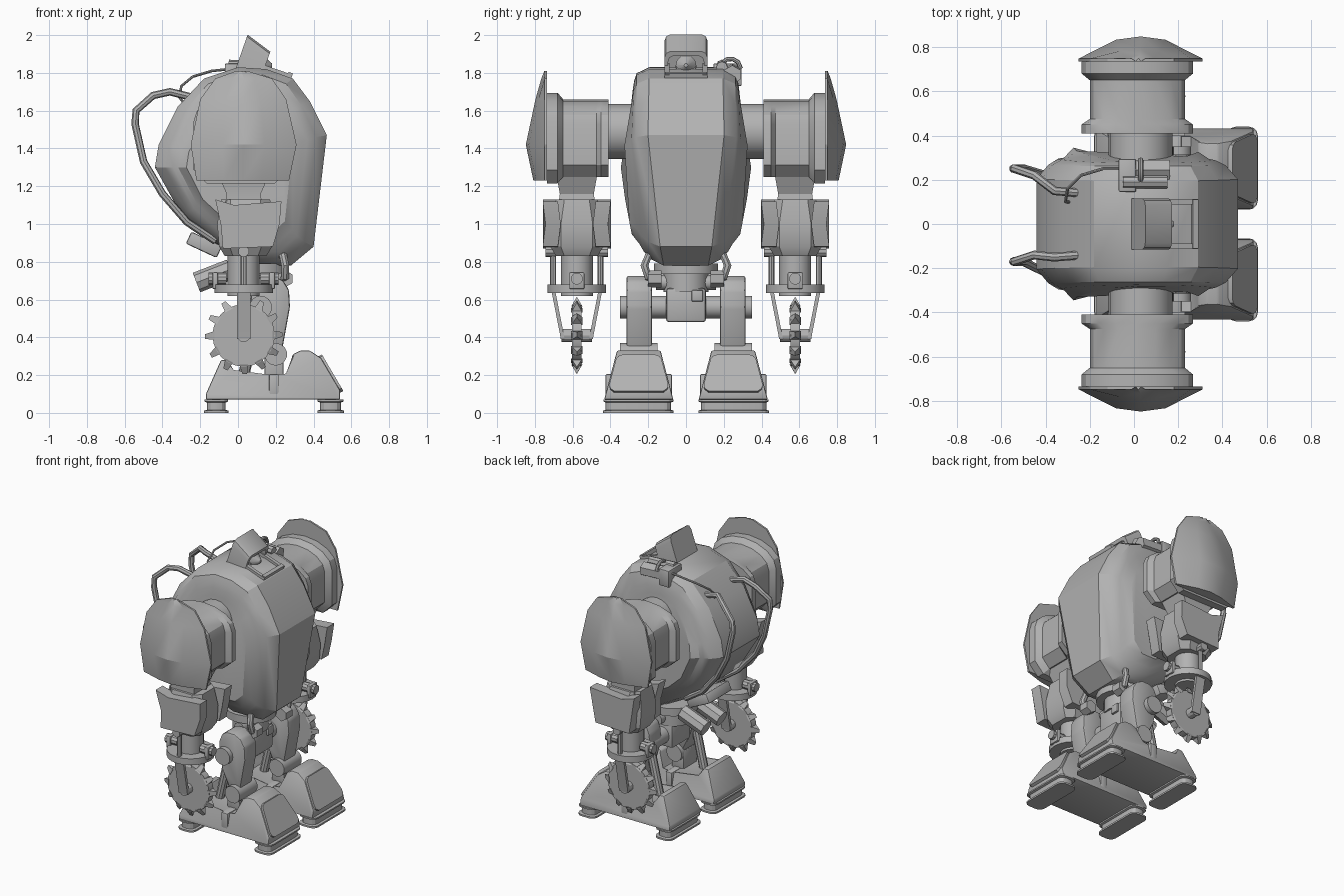
import bpy, bmesh
from math import sin, cos, pi, radians
from mathutils import Vector, Matrix

cube = bpy.data.objects.get("Cube")
if cube:
    bpy.data.objects.remove(cube, do_unlink=True)

GREY = bpy.data.materials.new("light_grey")
GREY.use_nodes = True
GREY.diffuse_color = (0.45, 0.45, 0.45, 1)
GREY.node_tree.nodes["Principled BSDF"].inputs["Base Color"].default_value = GREY.diffuse_color


def finish(name, bm, bevel=0, angle=28):
    if bevel:
        bmesh.ops.bevel(bm, geom=bm.edges[:], offset=bevel, segments=2, affect='EDGES', profile=0.5)
    bmesh.ops.recalc_face_normals(bm, faces=bm.faces[:])
    me = bpy.data.meshes.new(name)
    bm.to_mesh(me)
    bm.free()
    me.materials.clear()
    me.materials.append(GREY)
    me.shade_smooth()
    me.set_sharp_from_angle(angle=radians(angle))
    bpy.context.collection.objects.link(bpy.data.objects.new(name, me))


def loft(name, rings, bevel=0, angle=28):
    bm = bmesh.new()
    vs = [[bm.verts.new(p) for p in r] for r in rings]
    n = len(rings[0])
    for a, b in zip(vs, vs[1:]):
        for i in range(n):
            j = (i + 1) % n
            bm.faces.new((a[i], a[j], b[j], b[i]))
    bm.faces.new(vs[0])
    bm.faces.new(vs[-1])
    finish(name, bm, bevel, angle)


def box(name, c, size, bevel=0, tilt=0):
    bm = bmesh.new()
    m = Matrix.Translation(c) @ Matrix.Rotation(radians(tilt), 4, 'Y') @ Matrix.Diagonal((*size, 1))
    bmesh.ops.create_cube(bm, size=1, matrix=m)
    finish(name, bm, bevel)


def cyl(name, a, b, r, n=16, r2=None):
    a, b = Vector(a), Vector(b)
    bm = bmesh.new()
    m = Matrix.Translation((a + b) / 2) @ (b - a).to_track_quat('Z', 'Y').to_matrix().to_4x4()
    bmesh.ops.create_cone(bm, cap_ends=True, segments=n, radius1=r, radius2=r if r2 is None else r2,
                          depth=(b - a).length, matrix=m)
    finish(name, bm)


def tube(name, pts, r):
    cu = bpy.data.curves.new(name, 'CURVE')
    cu.dimensions = '3D'
    cu.bevel_depth, cu.bevel_resolution, cu.use_fill_caps = r, 2, True
    sp = cu.splines.new('POLY')
    sp.points.add(len(pts) - 1)
    for p, co in zip(sp.points, pts):
        p.co = (*co, 1)
    tmp = bpy.data.objects.new(name, cu)
    bpy.context.collection.objects.link(tmp)
    bm = bmesh.new()
    bm.from_mesh(bpy.data.meshes.new_from_object(tmp.evaluated_get(bpy.context.evaluated_depsgraph_get())))
    bpy.data.objects.remove(tmp)
    finish(name, bm, angle=40)


def rounded(x0, x1, y0, y1, z, r):
    # rounded rectangle lying flat
    out = []
    for k, (cx, cy) in enumerate([(x1 - r, y1 - r), (x0 + r, y1 - r), (x0 + r, y0 + r), (x1 - r, y0 + r)]):
        for i in range(4):
            a = k * pi / 2 + i * pi / 6
            out.append((cx + r * cos(a), cy + r * sin(a), z))
    return out


# Body shell: one side outline, shrunk towards each flank; the flanks lean in above and below the middle
OUTLINE = [(0, 1.83), (.15, 1.82), (.29, 1.77), (.38, 1.65), (.47, 1.47), (.40, .88), (.28, .78), (.10, .78),
           (-.12, .90), (-.30, 1.05), (-.44, 1.30), (-.42, 1.42), (-.32, 1.62), (-.18, 1.77)]


def body_ring(y, kx, kz, low, high):
    out = []
    for x, z in OUTLINE:
        z = 1.3 + (z - 1.3) * kz
        out.append((x * kx, y * (1 - low * max(0, 1.25 - z) - high * max(0, z - 1.3)), z))
    return out


STEPS = [(.205, 1, 1, .9, .1), (.268, .88, .94, .75, .05), (.295, .78, .86, .62, .15), (.30, .72, .78, .5, .15),
         (.345, .62, .68, .55, .48)]
loft("body_shell", [body_ring(-y, *t) for y, *t in reversed(STEPS)] + [body_ring(*t) for t in STEPS])

# Viewing hatch: tray, open hood and eye
HX = .19
for y in (-.1, .1):
    box("hatch_rail", (HX, y, 1.795), (.19, .025, .055), tilt=19)
box("hatch_lip", (.27, 0, 1.775), (.025, .22, .055), tilt=19)
box("hatch_floor", (HX, 0, 1.78), (.18, .2, .04), tilt=19)


def hood_ring(half, top, t):
    pts = [(1, 0), (1, .82), (.92, .95), (.75, 1)]
    pts = [(-a, b) for a, b in pts] + pts[::-1]
    base, ax, up = Vector((-.02, 0, 1.8)), Vector((.8, 0, -.6)), Vector((.33, 0, .94))
    return [base + ax * t + up * h * top + Vector((0, y * half, 0)) for y, h in pts]


loft("hatch_hood", [hood_ring(.115, .215, 0), hood_ring(.115, .215, .15), hood_ring(.095, .19, .15),
                    hood_ring(.095, .19, .03)])
cyl("eye_stalk", (.06, 0, 1.8), (.13, 0, 1.84), .055, 12)
cyl("eye_tip", (.13, 0, 1.84), (.18, 0, 1.84), .055, 12, .01)

# Roof sensor on the left with its wire
box("sensor_mount", (-.03, .22, 1.79), (.08, .15, .12), .008)
cyl("sensor_barrel", (-.03, .245, 1.80), (.16, .245, 1.79), .05, 6)
cyl("sensor_upper", (-.05, .19, 1.84), (.15, .19, 1.83), .03, 8)
tube("sensor_wire", [(-.05, .25, 1.82), (-.14, .25, 1.81), (-.24, .22, 1.78), (-.30, .16, 1.73), (-.31, .1, 1.67),
                     (-.27, .1, 1.62)], .007)
tube("sensor_loop", [(.03, .18 + .055 * (1 - cos(a)), 1.82 + .055 * sin(a)) for a in (0, .6, 1.2, 1.8, 2.4, 3.1)], .012)

# Back hoses
for s, y in ((1, .25), (-1, .17)):
    tube("back_hose", [(-.24, s * .14, 1.67), (-.36, s * .15, 1.70), (-.45, s * (y - .03), 1.68), (-.54, s * y, 1.60),
                       (-.545, s * y, 1.53), (-.50, s * y, 1.33), (-.40, s * .22, 1.16), (-.27, s * .2, 1.01),
                       (-.12, s * .17, .91)], .02)

# Pelvis
box("tail_plate", (-.18, 0, .89), (.18, .26, .07), .01, 25)
cyl("waist_collar", (.1, 0, .735), (.1, 0, .79), .17, 20)
cyl("waist_roll", (.12, -.16, .69), (.12, .16, .69), .04)
cyl("waist_core", (.1, 0, .64), (.1, 0, .74), .12, 16)
box("pelvis_block", (.12, 0, .57), (.17, .21, .18), .015)
box("pelvis_lamp", (.21, .06, .62), (.02, .06, .06), .005)
cyl("hip_axle", (.12, -.35, .56), (.12, .35, .56), .06)

# Shield rows: height, rear edge, front edge, crest
SHIELD = [(1.23, -.22, .27, .808), (1.42, -.25, .31, .848), (1.66, -.20, .255, .797), (1.77, -.12, .18, .766),
          (1.81, -.01, .05, .75)]
FOOT = [(-.17, .07), (-.17, .10), (-.09, .28), (-.05, .28), (-.03, .22), (.18, .2), (.26, .2), (.29, .31), (.33, .33),
        (.38, .33), (.44, .29), (.54, .12), (.54, .07)]
THIGH = [(.09, .70), (.13, .725), (.19, .725), (.24, .70), (.27, .65), (.275, .56), (.235, .34), (.15, .32),
         (.10, .45), (.065, .56), (.07, .65)]
AX, AY, TEETH = .03, .578, 12


def drum_ring(s, y, kx, kz):
    # arched top over straight sides and a chamfered base
    pts = [(cos(i * pi / 8), .35 + .65 * sin(i * pi / 8)) for i in range(9)]
    pts += [(-1, -.7), (-.72, -1), (.72, -1), (1, -.7)]
    return [(.015 + .215 * kx * x, s * y, 1.455 + .205 * kz * z) for x, z in pts]


def shield_ring(s, z, x0, x1, crest):
    mid, half = (x0 + x1) / 2, (x1 - x0) / 2
    pts = [(-1, .735), (-1, .748), (-.4, crest - .015), (0, crest), (.4, crest - .015), (1, .748), (1, .735)]
    return [(mid + half * x, s * y, z) for x, y in pts]


for s, side in ((1, "left"), (-1, "right")):
    # Shoulder
    cyl(side + "_shoulder_neck", (.03, s * .25, 1.49), (.03, s * .43, 1.49), .145, 20)
    loft(side + "_shoulder_drum", [drum_ring(s, *t) for t in
         ((.41, 1.17, 1), (.45, 1.17, 1), (.475, 1, 1), (.65, 1, 1), (.68, 1.17, 1.17), (.735, 1.17, 1.17))])
    cyl(side + "_shield_pin", (.03, s * .73, 1.49), (.03, s * .76, 1.49), .08)
    loft(side + "_shoulder_shield", [shield_ring(s, *t) for t in SHIELD], angle=22)

    # Upper arm and forearm armour
    loft(side + "_elbow", [[(AX + x * a, s * (AY + y * b), z) for x, y in ((-1, -1), (1, -1), (1, 1), (-1, 1))]
                           for a, b, z in ((.14, .11, 1.27), (.09, .09, 1.16), (.1, .10, 1.08))])
    loft(side + "_forearm", [[(AX + .01 + a * x, s * (AY + b * y), z) for x, y in
         ((-1, -.6), (-.6, -1), (.6, -1), (1, -.6), (1, .6), (.6, 1), (-.6, 1), (-1, .6))]
         for a, b, z in ((.11, .11, .83), (.14, .14, .88), (.15, .14, 1.0), (.13, .11, 1.13))])
    for d in (-1, 1):
        y = AY + d * .15
        # Side plates pinched at mid height
        loft(side + "_forearm_plate", [[(AX + x, s * (y + d * (o - .015 * (.95 < z < 1.05))), z) for x, z in
             ((-.15, 1.13), (-.05, 1.10), (.20, 1.12), (.19, 1.0), (.155, .88), (-.11, .87), (-.12, .99))]
             for o in (-.05, .03)])
        cyl(side + "_rod_joint", (AX, s * (y - d * .04), .855), (AX, s * (y + d * .015), .855), .03, 10)
        cyl(side + "_forearm_rod", (AX, s * (AY + d * .125), .66), (AX, s * (AY + d * .125), .88), .016, 8)
        # Wrist lugs and saw fork
        cyl(side + "_wrist_bolt", (AX + d * .09, s * AY, .71), (AX + d * .185, s * AY, .71), .032, 10)
        box(side + "_wrist_lug", (AX + d * .15, s * AY, .70), (.03, .08, .09), .008)
        loft(side + "_saw_fork", [[(AX + x, s * (AY + d * (o + w)), z) for x, w in
             ((-.035, -.01), (.035, -.01), (.035, .01), (-.035, .01))]
             for o, z in ((.125, .65), (.08, .42), (.075, .39))])
    cyl(side + "_wrist_core", (AX, s * AY, .62), (AX, s * AY, .88), .085, 16)
    cyl(side + "_wrist_ring", (AX, s * AY, .635), (AX, s * AY, .68), .155, 20)
    cyl(side + "_saw_hub", (AX, s * (AY - .08), .41), (AX, s * (AY + .08), .41), .035, 12)

    # Saw blade with raked, pointed teeth
    bm = bmesh.new()
    m = Matrix.Translation((AX, s * AY, .41)) @ Matrix.Rotation(pi / 2, 4, 'X')
    bmesh.ops.create_cone(bm, cap_ends=True, segments=TEETH * 2, radius1=.165, radius2=.165, depth=.05, matrix=m)
    for i in range(TEETH):
        a = i * 2 * pi / TEETH
        base = [bm.verts.new((AX + .155 * cos(a + t), s * (AY + y), .41 + .155 * sin(a + t)))
                for t, y in ((-.15, -.03), (.15, -.03), (.15, .03), (-.15, .03))]
        tip = [bm.verts.new((AX + .205 * cos(a + t), s * AY, .41 + .205 * sin(a + t))) for t in (-.03, .09)]
        bm.faces.new(base)
        bm.faces.new((base[0], base[1], tip[1], tip[0]))
        bm.faces.new((base[2], base[3], tip[0], tip[1]))
        bm.faces.new((base[1], base[2], tip[1]))
        bm.faces.new((base[3], base[0], tip[0]))
    finish(side + "_saw_blade", bm)

    # Waist pipes and rear exhaust
    tube(side + "_waist_pipe", [(.22, s * .15, .84), (.24, s * .2, .83), (.25, s * .22, .78), (.25, s * .2, .72),
                                (.22, s * .15, .70)], .022)
    cyl(side + "_waist_valve", (.25, s * .13, .71), (.25, s * .2, .71), .045, 6)
    cyl(side + "_exhaust", (-.04, s * .09, .76), (-.22, s * .09, .69), .055, 8)

    # Leg
    loft(side + "_thigh", [[(x, s * y, z) for x, z in THIGH] for y in (.18, .315)], .012)
    cyl(side + "_knee", (.2, s * .15, .31), (.2, s * .35, .31), .06, 14)
    cyl(side + "_knee_piston", (.1, s * .25, .50), (.03, s * .25, .2), .03, 10)
    box(side + "_ankle", (.19, s * .25, .25), (.1, .15, .16), .01)

    # Foot: side outline narrowed towards its top
    loft(side + "_foot", [[(x, s * (.25 + d * (.183 - .26 * (z - .07))), z) for x, z in FOOT] for d in (-1, 1)], .008)
    box(side + "_foot_strap", (.19, s * .25, .14), (.05, .35, .13), .006)
    # Toe panel with rounded corners on the sloping front face
    half = [(.13, .11), (.153, .125), (.155, .15), (.12, .28), (.107, .296), (.085, .303)]
    loft(side + "_toe_panel", [[(.54 - (z - .12) * .588 + o, s * (.25 + y), z + o * .5) for y, z in
         half + [(-y, z) for y, z in half[::-1]]] for o in (-.01, .012)])
    for name, x0, x1 in (("heel", -.17, -.06), ("toe", .43, .55)):
        y0, y1 = sorted((s * .075, s * .43))
        loft(f"{side}_{name}_pad", [rounded(x0 - g, x1 + g, y0 - g, y1 + g, z, .04) for g, z in
             ((.01, 0), (.01, .012), (-.005, .016), (-.005, .055), (.008, .06), (.008, .07))])
